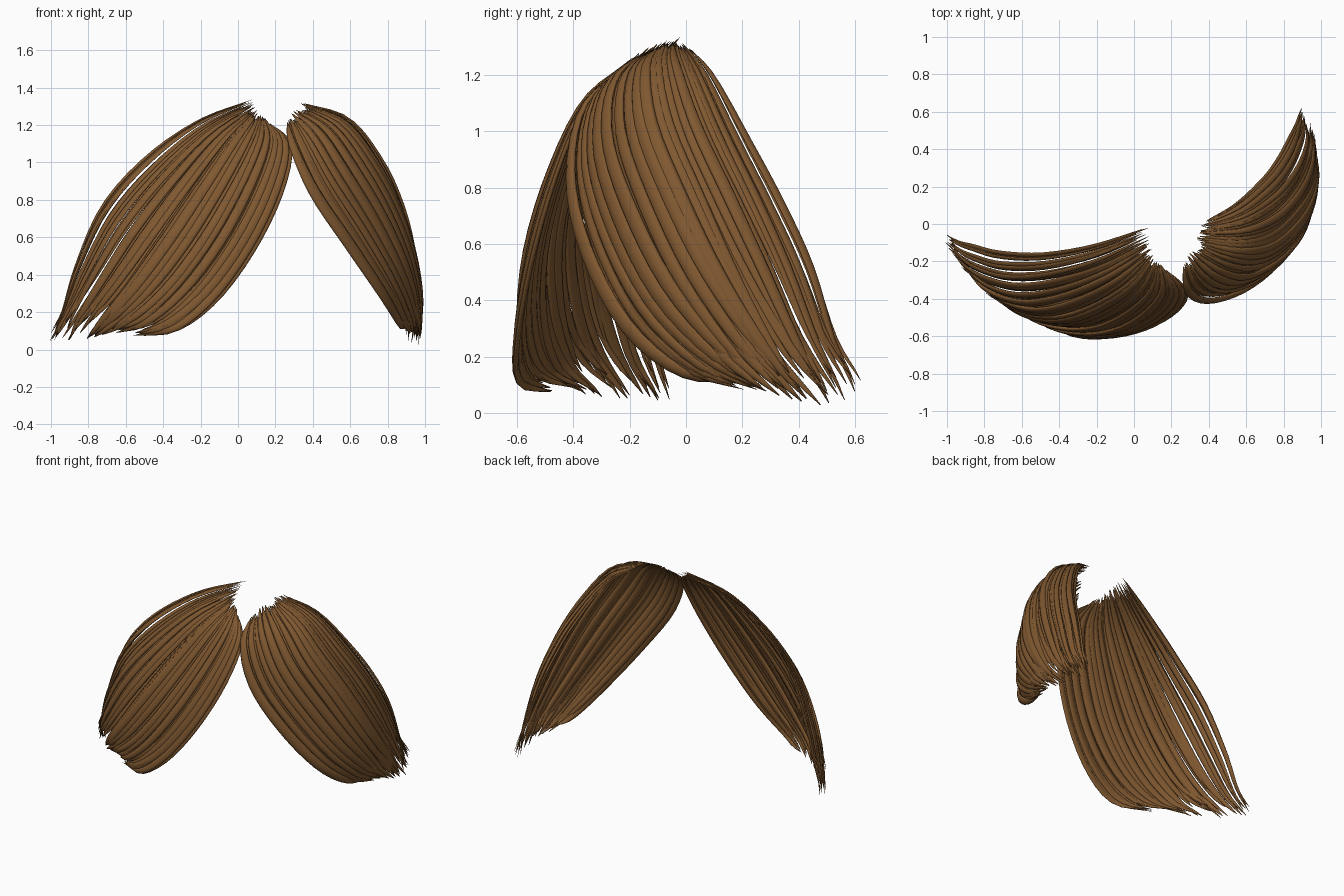
import bpy, bmesh, math, random
from mathutils import Vector

if "Cube" in bpy.data.objects:
    bpy.data.objects.remove(bpy.data.objects["Cube"])

random.seed(11)
hair = bpy.data.materials.new("brown_hair")
hair.diffuse_color = (0.215, 0.098, 0.03, 1)
hair.use_nodes = True
hair.node_tree.nodes["Principled BSDF"].inputs["Base Color"].default_value = hair.diffuse_color

# Guide strands, root to tip: back, middle, front of each half of the fringe
LEFT = [
    [(.08, -.01, 1.34), (-.22, -.11, 1.23), (-.5, -.155, 1.04), (-.73, -.14, .78), (-.87, -.1, .45), (-.94, -.08, .2), (-1, -.04, .06)],
    [(.1, -.15, 1.29), (-.08, -.3, 1.13), (-.28, -.4, .88), (-.47, -.45, .62), (-.64, -.43, .38), (-.78, -.36, .2), (-.88, -.25, .07)],
    [(.16, -.23, 1.22), (.28, -.36, 1.1), (.24, -.47, .86), (.1, -.56, .56), (-.1, -.61, .28), (-.32, -.6, .11), (-.55, -.47, .08)],
]
RIGHT = [
    [(.35, .0, 1.31), (.54, .11, 1.19), (.7, .26, .92), (.78, .37, .71), (.83, .47, .5), (.86, .55, .26), (.87, .63, .13)],
    [(.33, -.09, 1.31), (.56, -.14, 1.22), (.72, -.12, 1.02), (.85, -.02, .77), (.94, .11, .5), (.98, .27, .24), (.96, .42, .05)],
    [(.26, -.2, 1.24), (.29, -.36, 1.08), (.4, -.4, .83), (.58, -.34, .56), (.76, -.2, .3), (.87, .0, .14), (.92, .23, .09)],
]
# Lock boundaries across each half (0 back, 1 front) and strands in each lock
LEFT_LOCKS = [0, .07, .15, .25, .36, .47, .57, .66, .75, .84, .92, 1]
RIGHT_LOCKS = [0, .06, .13, .21, .3, .39, .48, .57, .66, .75, .84, .92, 1]


def along(guide, t):
    """Catmull-Rom point on a guide."""
    n = len(guide) - 1
    f = t * n
    i = max(0, min(n - 1, int(f)))
    f -= i
    g = [Vector(p) for p in guide]
    b, c = g[i], g[i + 1]
    a = g[i - 1] if i else b * 2 - c
    d = g[i + 2] if i + 2 <= n else c * 2 - b
    return .5 * (2 * b + (c - a) * f + (2 * a - 5 * b + 4 * c - d) * f * f + (3 * b - a - 3 * c + d) * f ** 3)


def sheet(guides, u, t):
    """Quadratic blend across the three guides."""
    a, b, c = (along(g, t) for g in guides)
    return a * (2 * (u - .5) * (u - 1)) + b * (4 * u * (1 - u)) + c * (2 * u * (u - .5))


def add_strand(bm, guides, u0, clump, pull, start, end, width, lift, flick, segs=22, sides=8):
    def center(t):
        mix = pull * (.35 + .65 * t)
        u = u0 + (clump - u0) * mix * math.sin(math.pi * min(1, .1 + t * .7)) + flick * t ** 6
        return sheet(guides, u, t), u
    rings = []
    for k in range(segs + 1):
        s = k / segs
        t = start + (end - start) * s
        p, u = center(t)
        tan = (center(t + .01)[0] - center(max(0, t - .01))[0]).normalized()
        wide = sheet(guides, u + .02, t) - sheet(guides, u - .02, t)
        wide = (wide - tan * wide.dot(tan)).normalized()
        nor = tan.cross(wide)
        r = width * max(.015, (4 * s * (1 - s))) ** .65
        p = p + nor * (lift * math.sin(math.pi * s) - lift * .8 * s ** 5)
        rings.append([bm.verts.new(p + wide * r * math.cos(q) + nor * r * .42 * math.sin(q))
                      for q in (2 * math.pi * j / sides for j in range(sides))])
    for a, b in zip(rings, rings[1:]):
        for j in range(sides):
            m = (j + 1) % sides
            bm.faces.new((a[j], a[m], b[m], b[j]))
    bm.faces.new(rings[0][::-1])
    bm.faces.new(rings[-1])


def fringe(name, guides, locks, per_lock, width, back_pull):
    bm = bmesh.new()
    for lo, hi in zip(locks, locks[1:]):
        mid = (lo + hi) / 2
        # locks gather tightly at the back and lie closed at the front
        pull = back_pull * max(.25, 1 - mid * 1.1)
        lock_end = random.uniform(.95, 1.02)
        lock_flick = random.uniform(-.04, .04)
        for i in range(per_lock):
            u = lo + (hi - lo) * (i + random.uniform(.2, .8)) / per_lock
            w = width * random.uniform(.7, 1.15) * (.5 + .5 * min(1, u * 2))
            add_strand(bm, guides, u, mid, pull, random.uniform(0, .04),
                       lock_end + random.uniform(-.07, .035), w,
                       random.uniform(-.022, .022), lock_flick + random.uniform(-.05, .05))
    bmesh.ops.recalc_face_normals(bm, faces=bm.faces)
    mesh = bpy.data.meshes.new(name)
    bm.to_mesh(mesh)
    bm.free()
    mesh.materials.append(hair)
    mesh.polygons.foreach_set("use_smooth", [True] * len(mesh.polygons))
    bpy.context.collection.objects.link(bpy.data.objects.new(name, mesh))


# Two swept halves of the parted fringe
fringe("left_fringe", LEFT, LEFT_LOCKS, 4, .03, .85)
fringe("right_fringe", RIGHT, RIGHT_LOCKS, 4, .031, .6)
